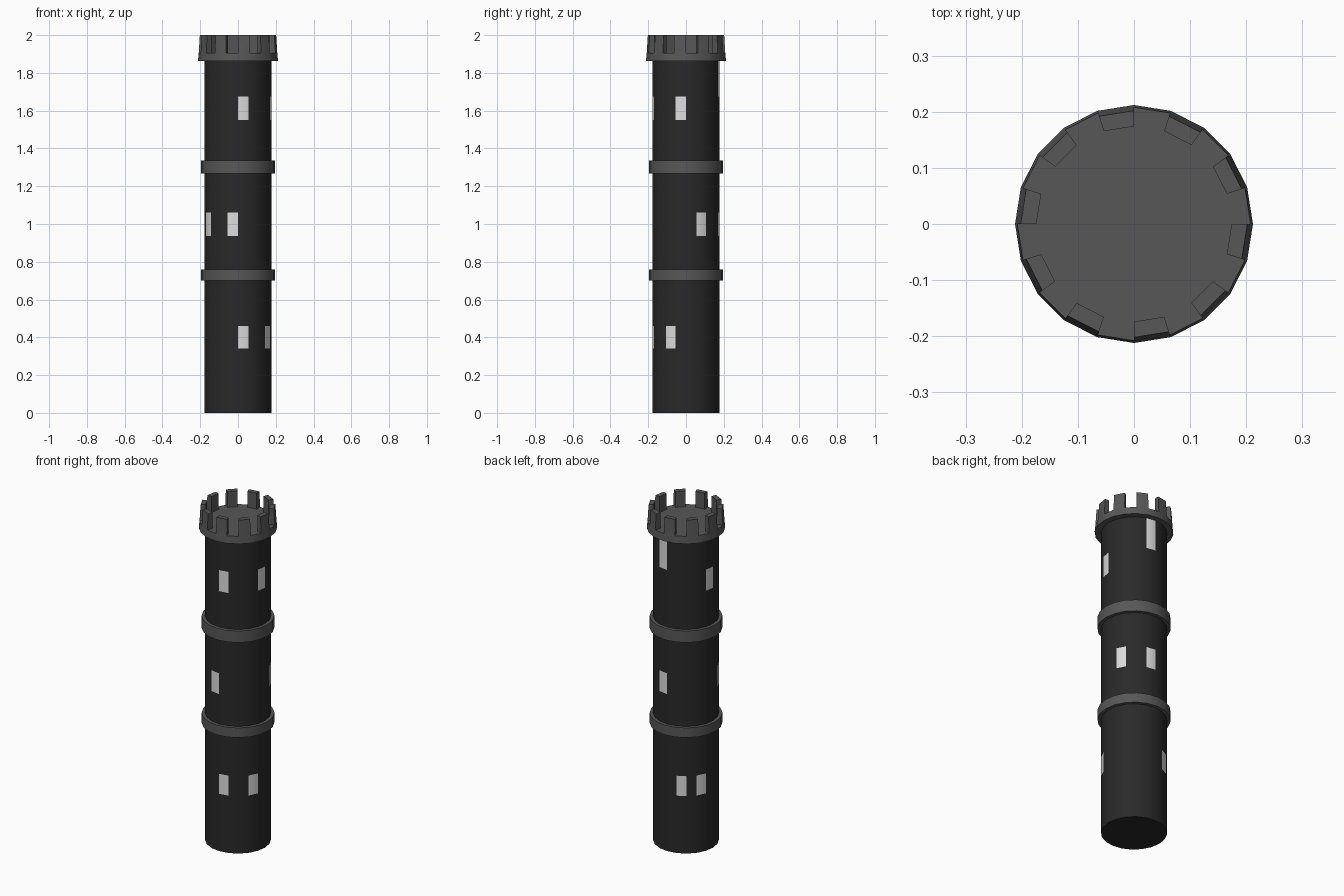
import bpy, bmesh, math

if "Cube" in bpy.data.objects:
    bpy.data.objects.remove(bpy.data.objects["Cube"])

N = 20                      # sides of every ring
STEP = 2 * math.pi / N


def material(name, c):
    m = bpy.data.materials.new(name)
    m.diffuse_color = (c, c, c, 1)
    m.use_nodes = True
    m.node_tree.nodes["Principled BSDF"].inputs["Base Color"].default_value = m.diffuse_color
    return m


dark_stone = material("dark stone", 0.022)
trim_stone = material("grey trim stone", 0.095)
window_pale = material("pale window", 0.72)


def pt(bm, i, r, z):
    return bm.verts.new((r * math.cos(i * STEP), r * math.sin(i * STEP), z))


def ring(bm, r, z):
    return [pt(bm, i, r, z) for i in range(N)]


def bridge(bm, lo, hi):
    """Quads between two rings, returned in angular order."""
    return [bm.faces.new((lo[i], lo[(i + 1) % N], hi[(i + 1) % N], hi[i])) for i in range(N)]


def finish(bm, name, mats):
    bmesh.ops.remove_doubles(bm, verts=bm.verts, dist=1e-5)
    bmesh.ops.recalc_face_normals(bm, faces=bm.faces)
    me = bpy.data.meshes.new(name)
    bm.to_mesh(me)
    bm.free()
    for m in mats:
        me.materials.append(m)
    ob = bpy.data.objects.new(name, me)
    bpy.context.collection.objects.link(ob)
    bpy.ops.object.select_all(action='DESELECT')
    ob.select_set(True)
    bpy.context.view_layer.objects.active = ob
    bpy.ops.object.shade_smooth_by_angle(angle=math.radians(30))


# Tower shaft: windows are single faces, given as row -> sides
levels = [0, 0.342, 0.461, 0.936, 1.06, 1.55, 1.676, 1.862]
windows = {1: (15, 18, 6, 8), 3: (14, 11, 1, 4), 5: (15, 19, 9), 6: (4,)}
bm = bmesh.new()
rings = [ring(bm, 0.178, z) for z in levels]
for row in range(len(levels) - 1):
    faces = bridge(bm, rings[row], rings[row + 1])
    for i in windows.get(row, ()):
        faces[i].material_index = 1
bm.faces.new(rings[0][::-1])
finish(bm, "tower_shaft", [dark_stone, window_pale])

# Two string-course bands
for name, z0, z1 in (("lower_band", 0.70, 0.758), ("upper_band", 1.267, 1.336)):
    bm = bmesh.new()
    prof = [ring(bm, r, z) for r, z in ((0.176, z0), (0.197, z0), (0.197, z1), (0.176, z1))]
    for k in range(4):
        bridge(bm, prof[k], prof[(k + 1) % 4])
    finish(bm, name, [trim_stone])

# Crown: tapered collar, flat roof, a merlon on every second side
R_IN, R_MID, R_TOP, Z_RIM, Z_TOP = 0.174, 0.208, 0.202, 1.905, 2.0
bm = bmesh.new()
under = ring(bm, 0.176, 1.862)
base = ring(bm, 0.212, 1.862)
rim = ring(bm, R_MID, Z_RIM)
inner = ring(bm, R_IN, Z_RIM)
bridge(bm, under, base)
bridge(bm, base, rim)
bm.faces.new(inner)
for i in range(N):
    j = (i + 1) % N
    a, b, c, d = rim[i], rim[j], inner[j], inner[i]
    if i % 2 == 0:
        bm.faces.new((a, b, c, d))
        continue
    ta, tb = pt(bm, i, R_TOP, Z_TOP), pt(bm, j, R_TOP, Z_TOP)
    tc, td = pt(bm, j, R_IN, Z_TOP), pt(bm, i, R_IN, Z_TOP)
    for f in ((a, b, tb, ta), (b, c, tc, tb), (c, d, td, tc), (d, a, ta, td), (ta, tb, tc, td)):
        bm.faces.new(f)
finish(bm, "battlement_crown", [trim_stone])
